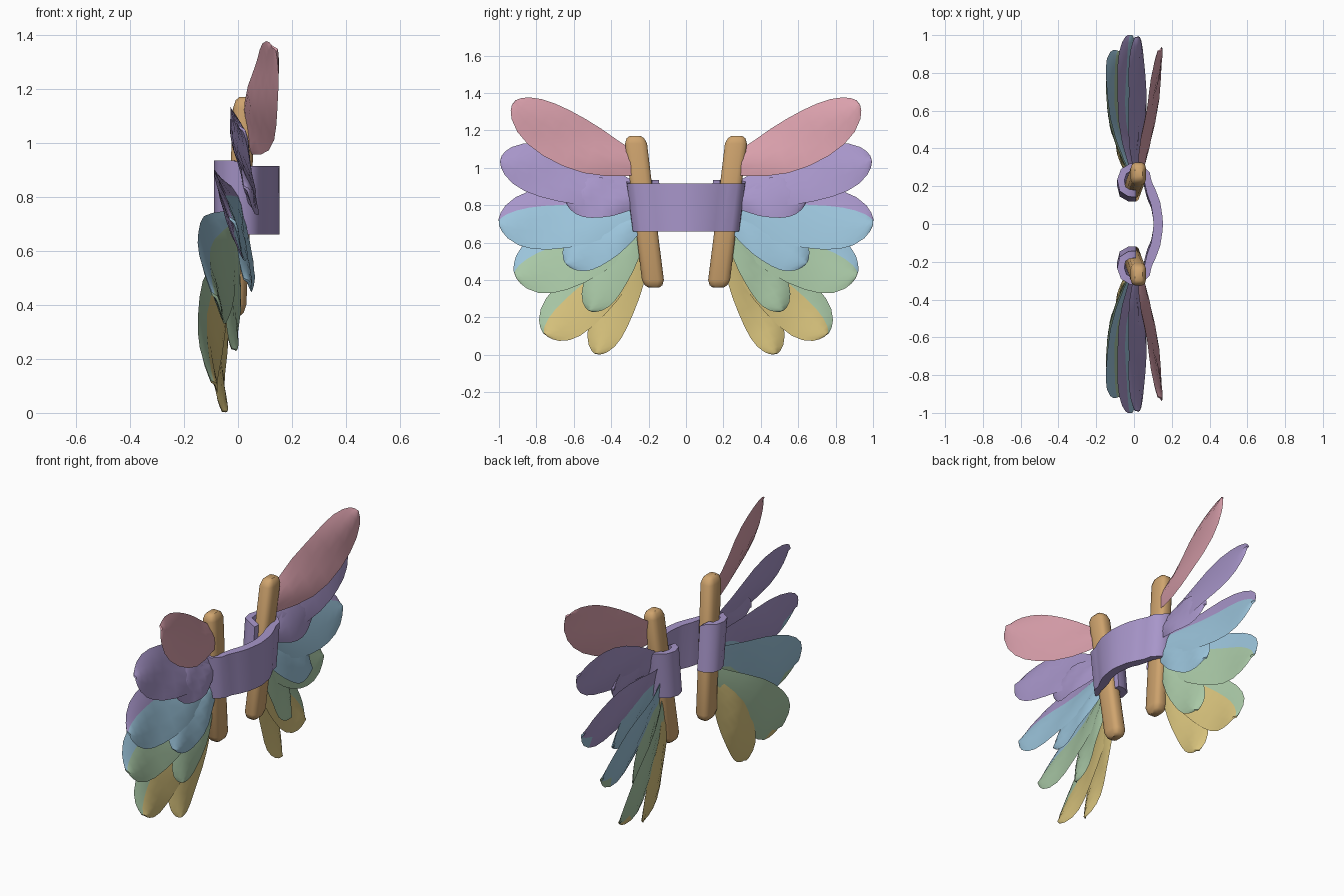
import bpy, bmesh, math
from mathutils import Vector

if "Cube" in bpy.data.objects:
    bpy.data.objects.remove(bpy.data.objects["Cube"])

def lin(c):
    return c / 12.92 if c <= 0.04045 else ((c + 0.055) / 1.055) ** 2.4

def material(name, rgb):
    m = bpy.data.materials.new(name)
    m.diffuse_color = [lin(c / 255) for c in rgb] + [1]
    m.use_nodes = True
    m.node_tree.nodes["Principled BSDF"].inputs["Base Color"].default_value = m.diffuse_color
    return m

MATS = {n: material(n, c) for n, c in {
    "pink": (218, 160, 172), "purple": (168, 150, 202), "blue": (155, 196, 219),
    "green": (169, 200, 166), "yellow": (215, 194, 124), "tan": (207, 164, 110)}.items()}

def finish(bm, name, mats, angle=40):
    bmesh.ops.recalc_face_normals(bm, faces=bm.faces)
    me = bpy.data.meshes.new(name)
    bm.to_mesh(me)
    bm.free()
    for m in mats:
        me.materials.append(MATS[m])
    for p in me.polygons:
        p.use_smooth = True
    me.set_sharp_from_angle(angle=math.radians(angle))
    ob = bpy.data.objects.new(name, me)
    bpy.context.collection.objects.link(ob)
    return ob

def arc(a, b, c, t):
    """Quadratic passing through a, b, c at t = 0, 0.5, 1."""
    a, b, c = Vector(a), Vector(b), Vector(c)
    return a * (2 * (t - .5) * (t - 1)) + b * (4 * t * (1 - t)) + c * (2 * t * (t - .5))

# Half-width along the feather: position, fraction of widest
OUTLINE = [(0, .35), (.1, .52), (.22, .73), (.36, .92), (.5, 1), (.64, 1),
           (.76, .93), (.86, .78), (.94, .54), (.98, .32), (1, .12)]
ACROSS = [-1, -.8, -.4, 0, .4, .8, 1]

def feather(name, side, pts, hw, tilt, col, back=None, thick=.013):
    bm = bmesh.new()
    rows = []
    for u, f in OUTLINE:
        c = arc(*pts, u)
        d = arc(*pts, min(u + .02, 1.02)) - arc(*pts, u - .02)
        perp = Vector((0, -d.z, d.y)).normalized()
        vdir = perp * math.cos(tilt) - Vector((1, 0, 0)) * math.sin(tilt)
        n = vdir.cross(d).normalized()
        if n.x < 0:
            n = -n
        front, rear = [], []
        for v in ACROSS:
            p = c + vdir * v * hw * f + n * .006 * math.sin(u * 9 + v * 2.5)
            h = thick * (1 - v * v) * (.4 + .6 * f)
            pair = []
            for sgn in ((1, -1) if abs(v) < 1 else (1,)):
                q = p + n * h * sgn
                pair.append(bm.verts.new((q.x, q.y * side, q.z)))
            front.append(pair[0])
            rear.append(pair[-1])
        rows.append((front, rear))
    for i in range(len(rows) - 1):
        for k in (0, 1):
            A, B = rows[i][k], rows[i + 1][k]
            for j in range(len(ACROSS) - 1):
                fc = bm.faces.new((A[j], A[j + 1], B[j + 1], B[j]))
                # upper strip and rear of layered feathers carry the neighbouring colour
                if back and (j >= 4 or (k == 1 and not (j < 2 and i > 6))):
                    fc.material_index = 1
    for fr, re in (rows[0], rows[-1]):
        bm.faces.new(fr + re[-2:0:-1])
    finish(bm, name, [col] + ([back] if back else []))

# name, (root, middle, tip), half width, tilt, colour, rear colour
FEATHERS = [
    ("pink_long_feather", ((.03, .23, 1.01), (.09, .60, 1.135), (.135, .92, 1.35)), .145, .27, "pink", None),
    ("purple_long_feather", ((.02, .24, .85), (.015, .64, .955), (.015, .99, 1.05)), .15, .32, "purple", None),
    ("blue_long_feather", ((.01, .24, .77), (-.03, .64, .735), (-.02, 1.0, .71)), .175, .35, "blue", "purple"),
    ("green_long_feather", ((0, .23, .70), (-.085, .60, .545), (-.085, .915, .43)), .18, .33, "green", "blue"),
    ("yellow_long_feather", ((-.01, .22, .60), (-.105, .53, .32), (-.09, .755, .11)), .15, .28, "yellow", "green"),
    ("purple_short_feather", ((.02, .24, .83), (.045, .45, .84), (.03, .645, .83)), .11, .25, "purple", None),
    ("blue_short_feather", ((.015, .24, .71), (.025, .46, .605), (.03, .645, .49)), .12, .28, "blue", None),
    ("green_short_feather", ((0, .23, .66), (-.02, .40, .44), (-.015, .515, .235)), .105, .25, "green", None),
    ("yellow_short_feather", ((-.01, .21, .57), (-.07, .37, .27), (-.05, .48, .005)), .105, .25, "yellow", None),
]

def stick(name, side):
    """Rounded bar leaning outward, lofted from 12-sided rings."""
    bm = bmesh.new()
    a, b = Vector((-.012, .172, .36)), Vector((.025, .272, 1.17))
    rings = []
    for t, s in [(0, .5), (.015, .8), (.05, 1), (.5, .98), (.95, 1), (.985, .8), (1, .5)]:
        c = a.lerp(b, t)
        ring = []
        for k in range(12):
            g = 2 * math.pi * (k + .5) / 12
            sq = lambda w: math.copysign(abs(w) ** .6, w)
            ring.append(bm.verts.new((c.x + .042 * s * sq(math.cos(g)),
                                      side * (c.y + .06 * s * sq(math.sin(g))), c.z)))
        rings.append(ring)
    for A, B in zip(rings, rings[1:]):
        for k in range(12):
            bm.faces.new((A[k], A[(k + 1) % 12], B[(k + 1) % 12], B[k]))
    bm.faces.new(rings[0])
    bm.faces.new(rings[-1])
    finish(bm, name, ["tan"])

for side, tag in ((1, "back"), (-1, "front")):
    for n, pts, hw, tilt, col, back in FEATHERS:
        feather(f"{n}_{tag}", side, pts, hw, tilt, col, back)
    stick(f"wing_stick_{tag}", side)

# Strap: bowed ribbon joining the sticks, each end looped round its stick
half = [(.125, .04), (.115, .10), (.093, .155), (.075, .205), (.066, .25), (.035, .282),
        (-.015, .285), (-.055, .26), (-.07, .215), (-.06, .17), (-.025, .15), (.01, .15)]
path = [Vector((x, -y)) for x, y in reversed(half)] + [Vector((.129, 0))] + [Vector(p) for p in half]
bm = bmesh.new()
secs = []
for i, p in enumerate(path):
    d = (path[min(i + 1, len(path) - 1)] - path[max(i - 1, 0)]).normalized()
    n = Vector((d.y, -d.x))
    w = .025 if abs(p.y) < .2 and p.x > .05 else .019
    sec = []
    for off, z in [(-w, .66), (w, .66), (w, .79), (w, .915), (-w, .915), (-w, .79)]:
        z += .02 if p.x < 0 and z > .9 else 0
        q = p + n * off
        lean = max(-1, min(1, p.y / .2)) * .124 * (z - .79)
        sec.append(bm.verts.new((q.x, q.y + lean, z)))
    secs.append(sec)
for A, B in zip(secs, secs[1:]):
    for k in range(6):
        bm.faces.new((A[k], A[(k + 1) % 6], B[(k + 1) % 6], B[k]))
bm.faces.new(secs[0])
bm.faces.new(secs[-1])
finish(bm, "strap", ["purple"], 50)
